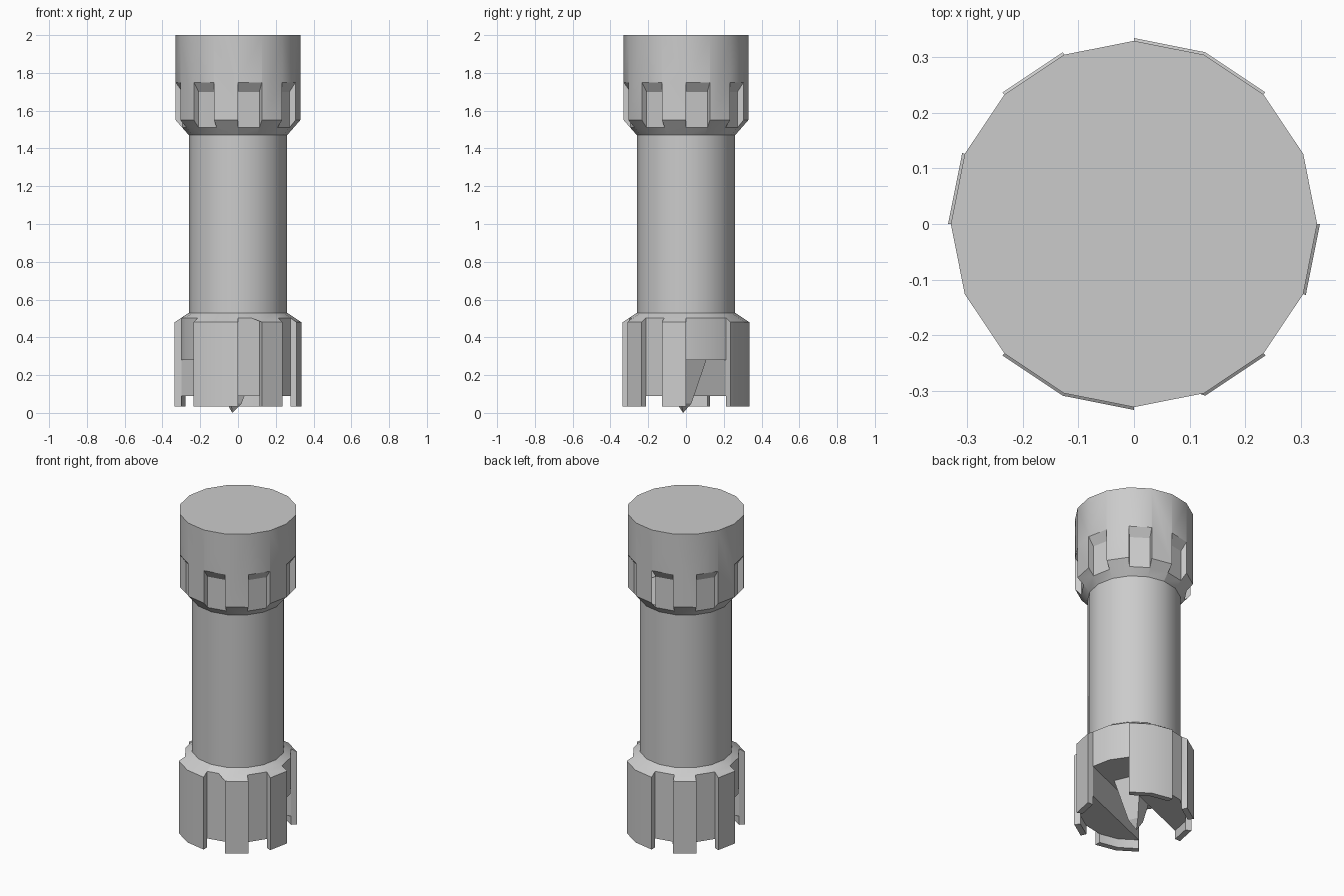
import bpy, bmesh, math
from mathutils import Matrix

if "Cube" in bpy.data.objects:
    bpy.data.objects.remove(bpy.data.objects["Cube"])

N = 16
STEP = 2 * math.pi / N


def finish(bm, name):
    bmesh.ops.recalc_face_normals(bm, faces=bm.faces)
    me = bpy.data.meshes.new(name)
    bm.to_mesh(me)
    bm.free()
    ob = bpy.data.objects.new(name, me)
    bpy.context.collection.objects.link(ob)
    return ob


def lathe(name, profile):
    """Closed 16-sided turned solid from (radius, z) points, first and last on the axis."""
    bm = bmesh.new()
    rings = []
    for r, z in profile:
        if r == 0:
            rings.append([bm.verts.new((0, 0, z))] * N)
        else:
            rings.append([bm.verts.new((r * math.cos(i * STEP), r * math.sin(i * STEP), z)) for i in range(N)])
    bm.faces.new(rings[1])
    bm.faces.new(rings[-2])
    for a, b in zip(rings[1:-2], rings[2:-1]):
        for i in range(N):
            j = (i + 1) % N
            bm.faces.new((a[i], a[j], b[j], b[i]))
    for v in [v for v in bm.verts if not v.link_faces]:
        bm.verts.remove(v)
    return finish(bm, name)


def ring_sectors(name, profile, spans):
    """Closed blocks sweeping a profile from side index a to side index b."""
    bm = bmesh.new()
    for s, e in spans:
        cols = [[bm.verts.new((r * math.cos(i * STEP), r * math.sin(i * STEP), z)) for r, z in profile]
                for i in range(s, e + 1)]
        bm.faces.new(cols[0])
        bm.faces.new(cols[-1])
        n = len(profile)
        for a, b in zip(cols, cols[1:]):
            for k in range(n):
                bm.faces.new((a[k], a[(k + 1) % n], b[(k + 1) % n], b[k]))
    return finish(bm, name)


def cut(ob, cutter):
    m = ob.modifiers.new("cut", 'BOOLEAN')
    m.operation = 'DIFFERENCE'
    m.solver = 'EXACT'
    m.object = cutter
    bpy.context.view_layer.objects.active = ob
    bpy.ops.object.modifier_apply(modifier=m.name)
    bpy.data.objects.remove(cutter)


def smooth(ob, angle=30):
    bpy.ops.object.select_all(action='DESELECT')
    ob.select_set(True)
    bpy.context.view_layer.objects.active = ob
    bpy.ops.object.shade_smooth_by_angle(angle=math.radians(angle))


# shaft between head and cutting foot
shaft = lathe("shaft", [(0, 0.5), (0.26, 0.5), (0.26, 1.5), (0, 1.5)])
smooth(shaft)

# head with alternating notches around its lower rim
head = lathe("head", [(0, 1.47), (0.26, 1.47), (0.33, 1.55), (0.33, 2.0), (0, 2.0)])
notch = [(0.295, 1.4), (0.365, 1.4), (0.365, 1.80), (0.295, 1.70)]
cut(head, ring_sectors("notches", notch, [(i, i + 1) for i in range(0, N, 2)]))
smooth(head)

# cutting foot: raised teeth, two open flutes and a recessed underside
foot = lathe("cutting_foot", [(0, 0.035), (0.335, 0.035), (0.335, 0.48), (0.26, 0.53), (0, 0.53)])
groove = [(0.3, -0.1), (0.4, -0.1), (0.4, 0.6), (0.3, 0.6)]
gaps = [(0, 2), (4, 5), (6, 7), (8, 10), (12, 13), (14, 15)]
cut(foot, ring_sectors("grooves", groove, gaps))
cut(foot, lathe("underside", [(0, -0.1), (0.3, -0.1), (0.3, 0.09), (0, 0.09)]))
bm = bmesh.new()
bmesh.ops.create_cube(bm, size=1, matrix=Matrix.Rotation(STEP, 4, 'Z') @
                      Matrix.Translation((0, 0, 0.09)) @ Matrix.Diagonal((0.8, 0.228, 0.38, 1)))
cut(foot, finish(bm, "flute_slot"))
smooth(foot)

# pointed centre spur hanging in the flute slot
bm = bmesh.new()
levels = []
for half, z, x, y in [(0.10, 0.29, 0, 0), (0.035, 0.05, -0.02, -0.01)]:
    levels.append([bm.verts.new((x + half * 1.2 * math.cos(STEP + math.pi / 4 + k * math.pi / 2),
                                 y + half * 1.2 * math.sin(STEP + math.pi / 4 + k * math.pi / 2), z))
                   for k in range(4)])
tip = bm.verts.new((-0.03, -0.015, 0))
bm.faces.new(levels[0])
for k in range(4):
    j = (k + 1) % 4
    bm.faces.new((levels[0][k], levels[0][j], levels[1][j], levels[1][k]))
    bm.faces.new((levels[1][k], levels[1][j], tip))
finish(bm, "centre_spur")
